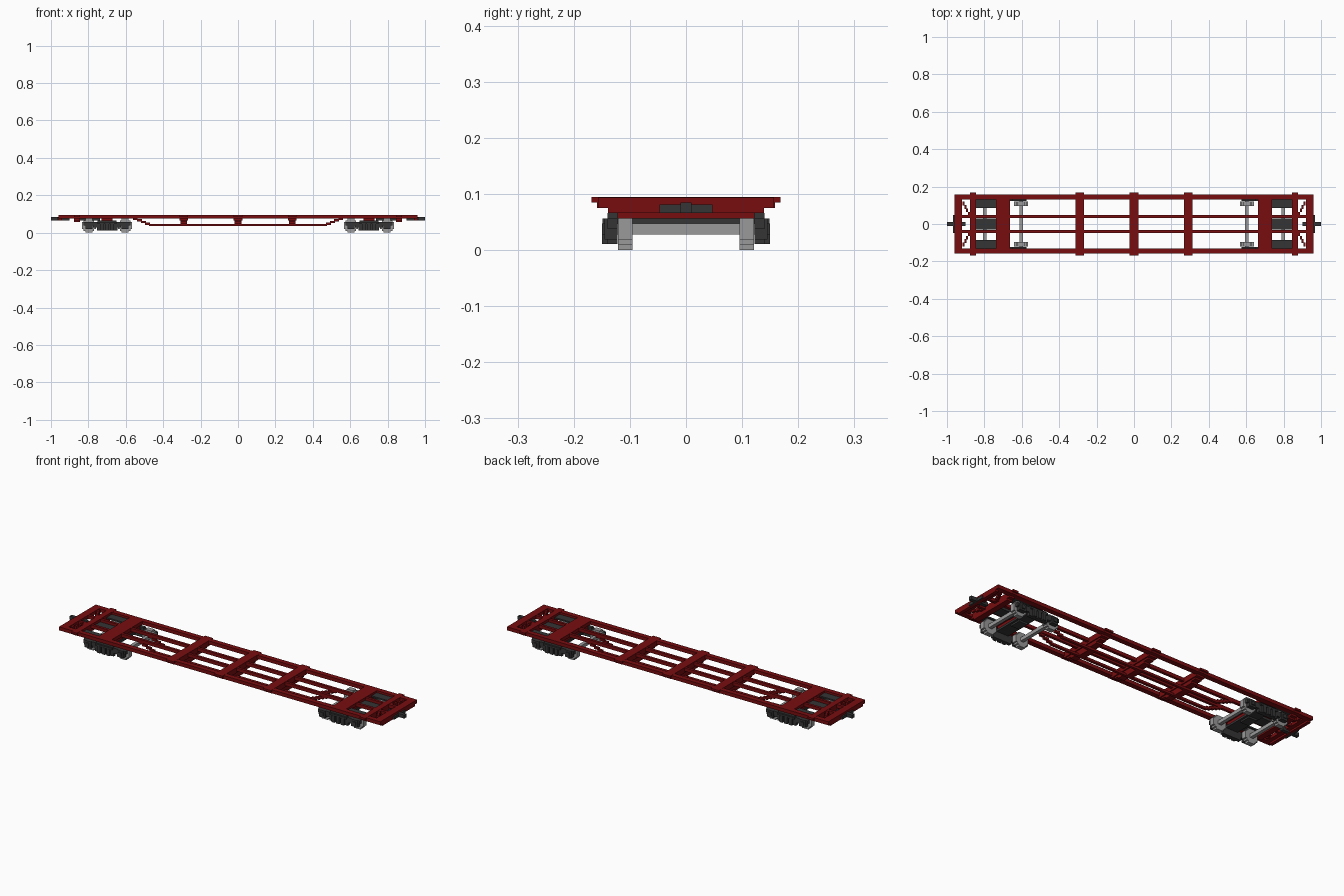
import bpy, bmesh

old = bpy.data.objects.get("Cube")
if old:
    bpy.data.objects.remove(old, do_unlink=True)

V = 0.0094  # step size of the blocky style


def material(name, rgb):
    m = bpy.data.materials.new(name)
    m.use_nodes = True
    m.diffuse_color = (*rgb, 1)
    m.node_tree.nodes["Principled BSDF"].inputs["Base Color"].default_value = (*rgb, 1)
    return m


RED = material("deep red paint", (0.19, 0.004, 0.005))
DARK = material("dark grey iron", (0.035, 0.035, 0.035))
STEEL = material("light grey steel", (0.32, 0.32, 0.32))


def finish(name, bm, mat):
    bmesh.ops.recalc_face_normals(bm, faces=bm.faces)
    me = bpy.data.meshes.new(name)
    bm.to_mesh(me)
    bm.free()
    me.materials.append(mat)
    ob = bpy.data.objects.new(name, me)
    bpy.context.collection.objects.link(ob)
    return ob


def box(name, x, y, z, mat):
    """Box from (min, max) pairs."""
    bm = bmesh.new()
    bmesh.ops.create_cube(bm, size=1)
    for v in bm.verts:
        for i, (a, b) in enumerate((x, y, z)):
            v.co[i] = a if v.co[i] < 0 else b
    return finish(name, bm, mat)


def prism(name, outline, axis, lo, hi, mat):
    """Extrude a 2D outline along x (outline = y, z) or y (outline = x, z)."""
    bm = bmesh.new()
    place = (lambda p, d: (d, p[0], p[1])) if axis == "x" else (lambda p, d: (p[0], d, p[1]))
    face = bm.faces.new([bm.verts.new(place(p, lo)) for p in outline])
    ext = bmesh.ops.extrude_face_region(bm, geom=[face])["geom"]
    for v in ext:
        if isinstance(v, bmesh.types.BMVert):
            v.co[0 if axis == "x" else 1] = hi
    return finish(name, bm, mat)


def stepped(layers, cx=0):
    """Symmetric stepped outline from (half width, bottom, top) layers, top layer first."""
    right = [p for w, b, t in layers for p in ((w, t), (w, b))]
    return [(cx + u, v) for u, v in right] + [(cx - u, v) for u, v in reversed(right)]


def span(c, half):
    return (c - half, c + half)


def pair(s, a, b):
    return tuple(sorted((s * a, s * b)))


TOP = 10 * V

# Long side sills and centre sills
for s, side in ((1, "left"), (-1, "right")):
    box(f"{side}_side_sill", (-0.96, 0.96), pair(s, 0.13, 0.157), (8 * V, TOP), RED)
    box(f"{side}_centre_sill", (-0.96, 0.96), pair(s, 0.033, 0.047), (8 * V, TOP - 0.001), RED)
    # Sunken chord under the centre sill, rising in steps at both ends
    box(f"{side}_lower_chord", (-0.475, 0.475), pair(s, 0.033, 0.047), (0.035, 0.047), RED)
    for e in (1, -1):
        for i in range(4):
            a = 0.47 + i * 0.022
            box(f"{side}_chord_step", pair(e, a, a + 0.026), pair(s, 0.033, 0.047),
                (0.042 + i * 0.009, 0.054 + i * 0.009), RED)

# Tapered cross beams with ends standing proud of the sills
layers = [(0.168, 9 * V, TOP + 0.0005), (0.159, 8 * V, 9 * V),
          (0.139, 7 * V, 8 * V), (0.122, 6 * V, 7 * V)]
deep = layers + [(0.095, 5 * V, 6 * V), (0.047, 0.035, 5 * V)]
for x in (-0.29, 0, 0.29):
    prism("middle_cross_beam", stepped(layers[:3]), "x", x - 0.024, x + 0.024, RED)
    prism("cross_beam_web", stepped(deep[1:]), "x", x - 0.018, x + 0.018, RED)
for e in (1, -1):
    prism("end_cross_beam", stepped(layers), "x", *pair(e, 0.845, 0.877), RED)

# Wheel outline in steps, eight blocks high
R = 4 * V
wheel_layers = [(2 * V, 7 * V, 8 * V), (3 * V, 6 * V, 7 * V), (4 * V, 2 * V, 6 * V),
                (3 * V, V, 2 * V), (2 * V, 0, V)]

for e, end in ((1, "left"), (-1, "right")):
    # End beam, bolster plate and coupler
    box(f"{end}_end_beam", pair(e, 0.92, 0.96), (-0.157, 0.157), (8 * V, TOP), RED)
    box(f"{end}_end_beam_skirt", pair(e, 0.942, 0.96), (-0.139, 0.139), (7 * V, 8 * V), RED)
    box(f"{end}_bolster_plate", pair(e, 0.663, 0.738), (-0.157, 0.157), (8 * V, TOP), RED)
    box(f"{end}_bolster_web", pair(e, 0.67, 0.73), (-0.122, 0.122), (6 * V, 8 * V), RED)
    box(f"{end}_coupler_bar", pair(e, 0.9, 1.0), (-V, V), (7 * V, 9 * V), DARK)
    box(f"{end}_coupler_plate", pair(e, 0.955, 0.967), (-0.047, 0.047), (7 * V, 8.6 * V), DARK)
    # Dark plates over the outer wheels and between the centre sills
    box(f"{end}_centre_pad", pair(e, 0.738, 0.845), (-0.03, 0.03), (7 * V, 8.5 * V), DARK)
    for s in (1, -1):
        box(f"{end}_wheel_guard", pair(e, 0.738, 0.845), pair(s, 0.086, 0.132),
            (8 * V, 8.8 * V), DARK)
        # Diagonal brace in steps
        for i in range(4):
            box(f"{end}_brace_step", pair(e, 0.877 + i * V, 0.877 + (i + 1.2) * V),
                pair(s, 0.045 + i * 0.018, 0.065 + i * 0.018), (8 * V, TOP - 0.001), RED)

    # Truck: two wheelsets
    cx = e * 0.70
    for ax in (cx - 0.097, cx + 0.097):
        box(f"{end}_axle", span(ax, V), (-0.13, 0.13), (3 * V, 5 * V), STEEL)
        for s in (1, -1):
            prism(f"{end}_wheel", stepped(wheel_layers, ax), "y", *pair(s, 0.095, 0.121), STEEL)
            # Axle box
            box(f"{end}_axle_box", span(ax, 2 * V), pair(s, 0.122, 0.145), (2 * V, 6 * V), DARK)
            box(f"{end}_axle_cap", span(ax, V), pair(s, 0.145, 0.15), (3 * V, 5 * V), DARK)
    # Truck side frames, springs and bolster
    for s in (1, -1):
        prism(f"{end}_side_frame",
              stepped([(0.05, 6 * V, 7 * V), (0.125, 4 * V, 6 * V),
                       (0.075, 3 * V, 4 * V), (0.055, 1.2 * V, 3 * V)], cx),
              "y", *pair(s, 0.1225, 0.14), DARK)
        for k in (-1, 0, 1):
            box(f"{end}_spring", span(cx + k * 0.028, V), pair(s, 0.139, 0.15),
                (1.2 * V, 5 * V), DARK)
        box(f"{end}_frame_cap", span(cx, 0.05), pair(s, 0.139, 0.149), (5 * V, 6 * V), DARK)
    box(f"{end}_truck_bolster", span(cx, 0.035), (-0.123, 0.123), (5 * V, 6.2 * V), DARK)
    box(f"{end}_centre_pivot", span(cx, 0.025), (-0.03, 0.03), (4 * V, 5 * V), DARK)
